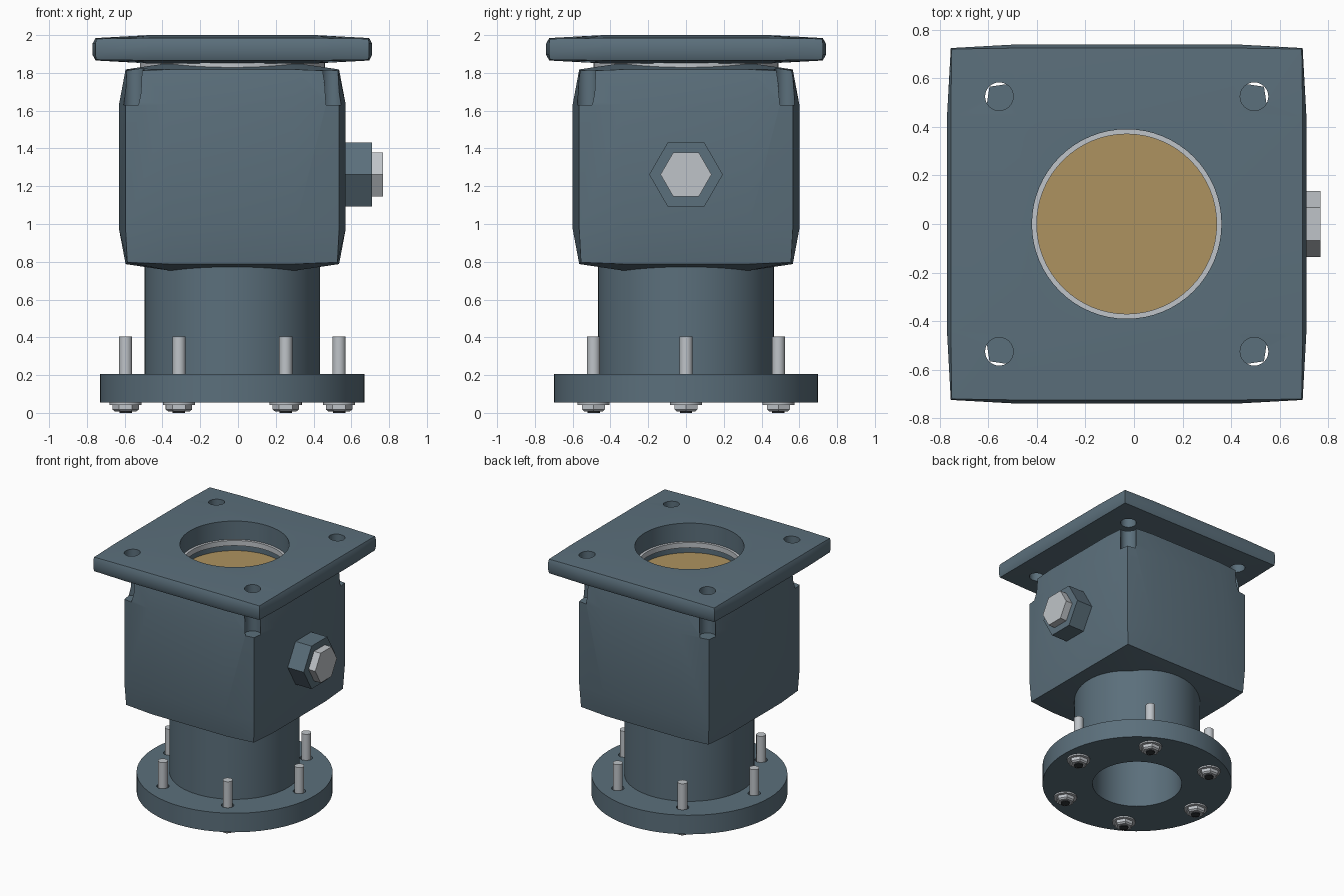
import bpy, bmesh
from math import sin, cos, pi, radians
from mathutils import Matrix, Vector

if "Cube" in bpy.data.objects:
    bpy.data.objects.remove(bpy.data.objects["Cube"])

CX = -0.03  # main axis


def material(name, rgb):
    m = bpy.data.materials.new(name)
    m.diffuse_color = (*rgb, 1)
    m.use_nodes = True
    m.node_tree.nodes["Principled BSDF"].inputs["Base Color"].default_value = m.diffuse_color
    return m


BLUE = material("painted_steel", (0.105, 0.16, 0.20))
SILVER = material("bare_steel", (0.52, 0.55, 0.58))
TAN = material("brass_disc", (0.42, 0.29, 0.115))
DARK = material("dark_steel", (0.03, 0.035, 0.04))


def finish(name, bm, mat):
    bmesh.ops.remove_doubles(bm, verts=bm.verts, dist=1e-5)
    bmesh.ops.recalc_face_normals(bm, faces=bm.faces)
    me = bpy.data.meshes.new(name)
    bm.to_mesh(me)
    bm.free()
    ob = bpy.data.objects.new(name, me)
    bpy.context.collection.objects.link(ob)
    if mat:
        me.materials.append(mat)
    return ob


def lathe(bm, profile, n, matrix):
    """Turn a closed (radius, height) profile around the local z axis."""
    rings = [[bm.verts.new(matrix @ Vector((r * cos(2 * pi * i / n), r * sin(2 * pi * i / n), z)))
              for i in range(n)] for r, z in profile]
    for a, b in zip(rings, rings[1:] + rings[:1]):
        for i in range(n):
            j = (i + 1) % n
            bm.faces.new((a[i], a[j], b[j], b[i]))


def turned(name, profile, mat, n=64, spots=((CX, 0),), matrix=None):
    bm = bmesh.new()
    for x, y in spots:
        lathe(bm, profile, n, matrix or Matrix.Translation((x, y, 0)))
    return finish(name, bm, mat)


def rod(r, z0, z1):
    return [(0, z0), (r, z0), (r, z1), (0, z1)]


def pillow(name, centre, half, inner, inset, mat):
    """Block with each face swollen out from its edges (3 x 3 patches)."""
    bm = bmesh.new()
    pts = {}
    steps = [(i, j, k) for i in range(4) for j in range(4) for k in range(4)]
    for key in steps:
        ends = sum(s in (0, 3) for s in key)
        if ends:
            drop = inset * (0, 0.87, 1.1)[ends - 1]
            co = [(-1 if s < 2 else 1) * (h - drop if s in (0, 3) else m)
                  for s, h, m in zip(key, half, inner)]
            pts[key] = bm.verts.new(Vector(co) + Vector(centre))
    for ax in range(3):
        for end in (0, 3):
            for u in range(3):
                for v in range(3):
                    quad = []
                    for a, b in ((u, v), (u + 1, v), (u + 1, v + 1), (u, v + 1)):
                        key = [a, b]
                        key.insert(ax, end)
                        quad.append(pts[tuple(key)])
                    bm.faces.new(quad)
    return finish(name, bm, mat)


def cut(ob, cutter):
    cutter.hide_render = True
    mod = ob.modifiers.new("cut", 'BOOLEAN')
    mod.object = cutter
    mod.operation = 'DIFFERENCE'
    mod.solver = 'EXACT'
    bpy.context.view_layer.objects.active = ob
    bpy.ops.object.modifier_apply(modifier=mod.name)
    bpy.data.objects.remove(cutter)


corners = [(CX + sx * 0.525, sy * 0.525) for sx in (-1, 1) for sy in (-1, 1)]
circle = [(CX + 0.565 * cos(k * pi / 3), 0.565 * sin(k * pi / 3)) for k in range(6)]

# Round base flange and neck, with bolt clearance holes
base = turned("base_flange_and_neck", [(0.33, 0.055), (0.70, 0.055), (0.70, 0.205),
                                       (0.465, 0.205), (0.465, 0.82), (0.33, 0.82)], BLUE)
cut(base, turned("cutter", rod(0.045, 0.0, 0.3), None, 24, circle))

# Swollen cube body with stepped bore and corner bolt notches
body = pillow("valve_body", (CX, 0, 1.303), (0.6, 0.6, 0.55), (0.33, 0.33, 0.33), 0.04, BLUE)
cut(body, turned("cutter", [(0, 0.6), (0.33, 0.6), (0.33, 1.72), (0.385, 1.72),
                            (0.385, 2.1), (0, 2.1)], None))
cut(body, turned("cutter", rod(0.058, 1.63, 2.1), None, 32, corners))

# Square top flange with bore and four holes
top = pillow("top_flange", (CX, 0, 1.925), (0.74, 0.74, 0.075), (0.44, 0.44, 0.03), 0.018, BLUE)
cut(top, turned("cutter", rod(0.39, 1.7, 2.2), None))
cut(top, turned("cutter", rod(0.058, 1.7, 2.2), None, 32, corners))

# Gasket ring between body and top flange, and the disc closing the bore
gasket = turned("gasket_ring", [(0.37, 1.815), (0.49, 1.815), (0.49, 1.856), (0.37, 1.856)], SILVER)
disc = turned("bore_disc", rod(0.384, 1.72, 1.77), TAN)

# Hexagonal side port and plug, points along y
side = Matrix.Translation((0, 0, 1.262)) @ Matrix.Rotation(radians(90), 4, 'Y') @ Matrix.Rotation(radians(90), 4, 'Z')
turned("side_port", rod(0.195, 0.5, 0.71), BLUE, 6, matrix=side)
turned("side_plug", rod(0.135, 0.70, 0.768), SILVER, 6, matrix=side)

# Base bolts: shank, washer, nut and dark tip
shanks = turned("bolt_shanks", rod(0.035, 0.03, 0.405), SILVER, 24, circle)
washers = turned("bolt_washers", rod(0.085, 0.043, 0.056), SILVER, 32, circle)
turned("bolt_nuts", [(0.034, 0.008), (0.057, 0.008), (0.07, 0.018), (0.07, 0.044), (0.034, 0.044)],
       SILVER, 6, circle)
tips = turned("bolt_tips", rod(0.033, 0.0, 0.04), DARK, 24, circle)

for ob in bpy.data.objects:
    ob.select_set(True)
bpy.context.view_layer.objects.active = base
bpy.ops.object.shade_smooth_by_angle(angle=radians(28))
